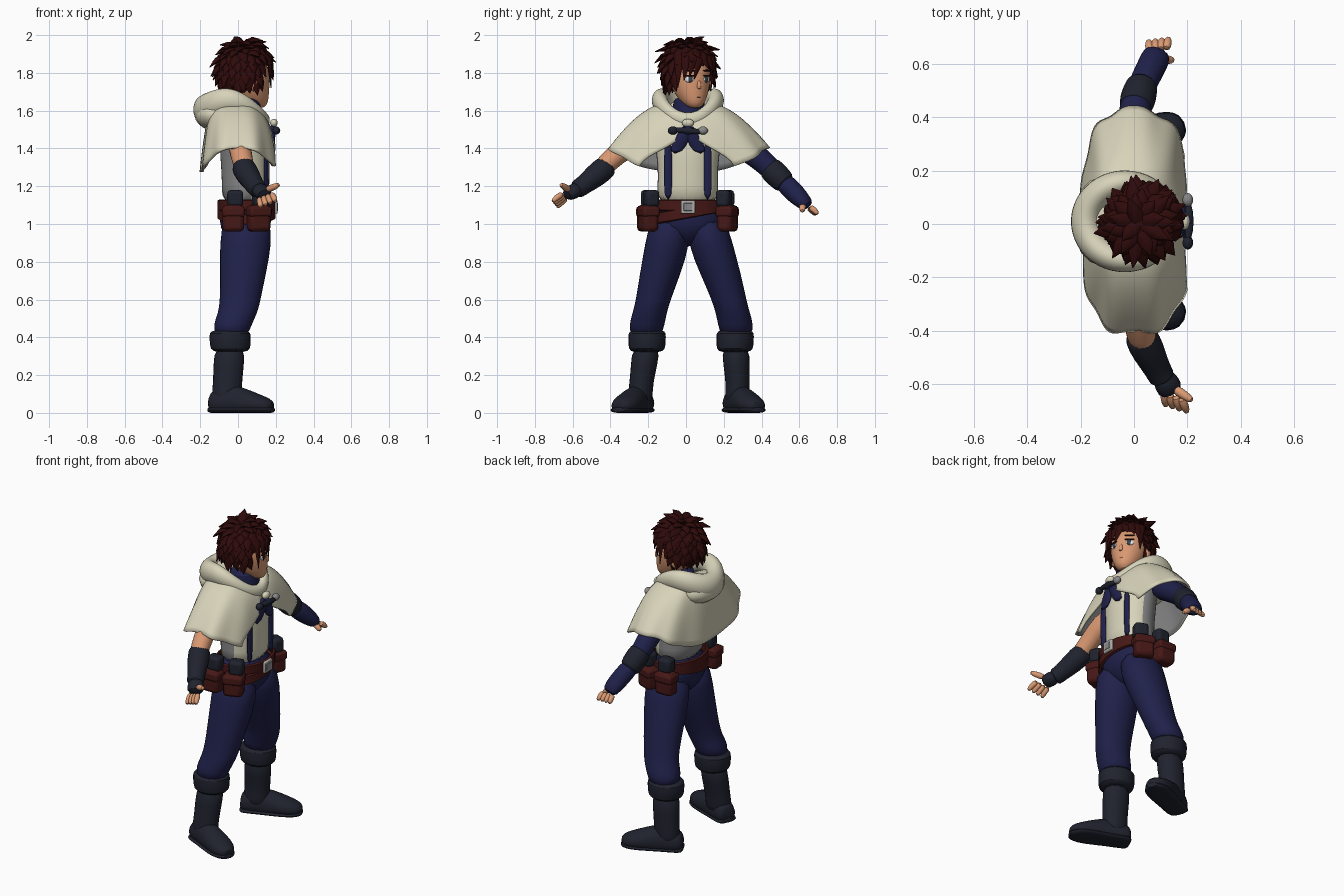
import bpy, bmesh, math, random
from math import sin, cos, pi, tau
from mathutils import Vector, Matrix

random.seed(4)
default_cube = bpy.data.objects.get("Cube")
if default_cube:
    bpy.data.objects.remove(default_cube, do_unlink=True)
parts = []


def colour(name, r, g, b):
    mat = bpy.data.materials.new(name)
    mat.use_nodes = True
    mat.diffuse_color = (r, g, b, 1)
    shader = mat.node_tree.nodes["Principled BSDF"]
    shader.inputs["Base Color"].default_value = (r, g, b, 1)
    shader.inputs["Roughness"].default_value = 0.9
    return mat


hair = colour("dark red hair", .028, .003, .003)
cream = colour("cream cloth", .68, .65, .49)
navy = colour("navy cloth", .014, .015, .068)
slate = colour("slate leather", .014, .016, .027)
leather = colour("red brown leather", .06, .009, .008)
skin = colour("skin", .7, .32, .17)
grey = colour("grey lining", .25, .25, .25)
metal = colour("pale metal", .4, .4, .38)
white = colour("eye white", .8, .8, .8)
iris = colour("iris", .04, .05, .07)


def grid(bm, rows, wrap_rows=False, wrap_cols=False):
    verts = [[bm.verts.new(p) for p in row] for row in rows]
    n, m = len(rows), len(rows[0])
    for i in range(n if wrap_rows else n - 1):
        for j in range(m if wrap_cols else m - 1):
            k, l = (i + 1) % n, (j + 1) % m
            bm.faces.new((verts[i][j], verts[k][j], verts[k][l], verts[i][l]))
    return verts


def loft(bm, rings, sides=12, flat=False, ref=(0, 0, 1), floor=-1):
    """Skin rings (x, y, z, radius, radius); flat keeps every ring level."""
    rows = []
    pts = [Vector(r[:3]) for r in rings]
    for i, ring in enumerate(rings):
        along = pts[min(i + 1, len(pts) - 1)] - pts[max(i - 1, 0)]
        a = Vector((1, 0, 0)) if flat else along.cross(Vector(ref)).normalized()
        b = Vector((0, 1, 0)) if flat else a.cross(along).normalized()
        row = [pts[i] + a * ring[3] * cos(tau * k / sides) + b * ring[-1] * sin(tau * k / sides)
               for k in range(sides)]
        rows.append([Vector((p.x, p.y, max(p.z, floor))) for p in row])
    verts = grid(bm, rows, wrap_cols=True)
    bm.faces.new(verts[0][::-1])
    bm.faces.new(verts[-1])


def finish(name, bm, *mats, smooth=1, matrix=None, recalc=True):
    if recalc:
        bmesh.ops.recalc_face_normals(bm, faces=bm.faces)
    if matrix:
        bm.transform(matrix)
    mesh = bpy.data.meshes.new(name)
    bm.to_mesh(mesh)
    bm.free()
    for mat in mats:
        mesh.materials.append(mat)
    obj = bpy.data.objects.new(name, mesh)
    bpy.context.collection.objects.link(obj)
    if smooth:
        obj.modifiers.new("smooth", "SUBSURF").levels = smooth
        obj.modifiers["smooth"].render_levels = smooth
    parts.append(obj)
    return obj


def solid(name, rings, mat, matrix=None, **options):
    bm = bmesh.new()
    loft(bm, rings, **options)
    return finish(name, bm, mat, matrix=matrix)


def ball(name, place, size, mat, turn=0, matrix=Matrix()):
    bm = bmesh.new()
    bmesh.ops.create_uvsphere(bm, u_segments=16, v_segments=10, radius=1)
    local = Matrix.Translation(place) @ Matrix.Rotation(turn, 4, "Z") @ Matrix.Diagonal((*size, 1))
    return finish(name, bm, mat, smooth=0, matrix=matrix @ local)


def box(name, place, size, mat, turn=0):
    bm = bmesh.new()
    bmesh.ops.create_cube(bm, size=1)
    local = Matrix.Translation(place) @ Matrix.Rotation(turn, 4, "Z") @ Matrix.Diagonal((*size, 1))
    obj = finish(name, bm, mat, smooth=0, matrix=local)
    bevel = obj.modifiers.new("round", "BEVEL")
    bevel.width, bevel.segments = min(size) * 0.25, 2


def power(value, exponent):
    return math.copysign(abs(value) ** exponent, value)


# Torso: cream front panel, grey sides and back
torso = solid("vest", [(.04, .01, 1.1, .13, .175), (.04, .01, 1.2, .125, .16), (.04, .01, 1.3, .13, .16),
                       (.035, .01, 1.42, .135, .175), (.03, .01, 1.53, .115, .19),
                       (.02, .01, 1.6, .07, .09)], cream, flat=True, sides=24)
torso.data.materials.append(grey)
for face in torso.data.polygons:
    face.material_index = 1 if face.center.x < 0.06 else 0
solid("neck", [(.02, .01, 1.55, .055), (.04, .015, 1.72, .055)], skin, flat=True)
solid("high_collar", [(.04, .01, 1.52, .1), (.035, .015, 1.58, .092), (.035, .015, 1.66, .088),
                      (.035, .015, 1.67, .06)], navy, flat=True)
for side in (1, -1):
    y = 0.01 + side * 0.105
    solid("suspender", [(.148, y, 1.12, .012, .022), (.15, y, 1.28, .012, .022),
                        (.15, y, 1.45, .012, .022)], navy, flat=True)
    solid("scarf_tail", [(.18, .01, 1.53, .025), (.18, .01 + side * .03, 1.45, .018, .045),
                         (.175, .01 + side * .07, 1.37, .01, .035)], navy, flat=True)

# Cape, open below the clasp, with a grey lining and a dipping neckline
def cape_point(u, t):
    q = max(0, (t - 0.4) / 0.6)
    gap = 0.02 + 0.5 * q * q * (3 - 2 * q)
    a = gap + u * (tau - 2 * gap)
    front = max(0, cos(a))
    fold = 1 + 0.025 * t * sin(9 * a)
    x = (0.1 + (0.1 + 0.02 * front) * t ** 0.45) * power(cos(a), 0.72) * fold
    y = 0.01 + (0.12 + 0.305 * t ** 0.8) * power(sin(a), 0.75) * fold
    hem = 1.275 + 0.13 * sin(a) ** 2
    neck = 1.64 - 0.06 * front * front
    return x, y, neck + (hem - neck) * t ** 1.35


bm = bmesh.new()
grid(bm, [[cape_point(j / 72, i / 14) for j in range(73)] for i in range(15)])
cape = finish("cape", bm, cream, grey, smooth=0, recalc=False)
shell = cape.modifiers.new("lining", "SOLIDIFY")
shell.thickness, shell.offset, shell.material_offset = 0.012, -1, 1

# Lowered hood: a thick rolled collar with a drooping bag behind
def hood_point(u, v):
    a, b = tau * u, tau * v
    back = (1 - cos(a)) / 2
    r = 0.03 + 0.03 * back
    out = r * cos(b)
    z = 1.55 + 0.055 * back + 0.075 * sin(a) ** 2
    return (-0.02 + (0.16 + out) * cos(a), 0.01 + (0.148 + out) * sin(a), z + r * 1.35 * sin(b))


bm = bmesh.new()
grid(bm, [[hood_point(i / 40, j / 12) for j in range(12)] for i in range(40)], True, True)
finish("hood_roll", bm, cream)
ball("hood_bag", (-.125, .01, 1.58), (.105, .165, .085), cream)

# Clasp
ball("clasp_knot", (.19, .01, 1.535), (.02, .032, .022), cream)
solid("clasp_bar", [(.2, -.07, 1.5, .014), (.212, .01, 1.495, .018), (.2, .09, 1.485, .014)], slate)
for y, mat in ((-.07, slate), (.01, navy), (.09, grey)):
    ball("clasp_toggle", (.202, y, 1.495), (.02, .026, .022), mat)

# Trousers
solid("trouser_hips", [(.04, .01, 1.14, .125, .165), (.04, .01, 1.04, .14, .19), (.04, .01, .98, .135, .19),
                       (.035, .01, .92, .1, .1), (.035, .01, .88, .04, .03)], navy, flat=True, sides=20)
for side in (1, -1):
    def leg(*rows):
        return [(x, 0.01 + 0.018 * sin(pi * min(z, 1)) + side * y, z, rx, ry) for x, y, z, rx, ry in rows]

    solid("trouser_leg", leg((.045, .1, 1.04, .13, .1), (.042, .11, .9, .142, .124), (.025, .165, .72, .122, .108),
                             (.012, .2, .6, .11, .094), (.0, .22, .53, .106, .092), (-.03, .235, .47, .104, .096),
                             (-.035, .24, .4, .09, .085)), navy, flat=True, sides=16)
    # Boots, toes turned out
    solid("boot_cuff", leg((-.04, .233, .32, .08, .075), (-.04, .233, .335, .112, .102), (-.042, .233, .38, .112, .102),
                           (-.042, .233, .425, .117, .106), (-.042, .233, .44, .09, .085)), slate, flat=True)
    solid("boot_shaft", leg((-.042, .235, .36, .085, .08), (-.05, .245, .25, .084, .072), (-.055, .255, .16, .08, .066),
                            (-.06, .257, .1, .082, .068), (-.06, .258, .04, .082, .066)), slate, flat=True)
    solid("boot_foot", leg((-.148, .225, .05, .05, .045), (-.125, .235, .05, .066, .08), (-.05, .266, .05, .068, .11),
                           (.035, .302, .05, .074, .085), (.1, .33, .045, .08, .058),
                           (.155, .355, .035, .064, .046), (.185, .37, .03, .03, .028)), slate, floor=0.012)
    solid("boot_sole", leg((-.15, .224, .015, .05, .02), (-.13, .233, .015, .072, .02), (-.04, .27, .015, .07, .02),
                           (.095, .328, .015, .085, .02), (.155, .355, .015, .07, .02),
                           (.19, .372, .015, .03, .02)), slate, floor=0)


# Belts and buckle
def belt(name, height, lean):
    bm = bmesh.new()
    section = ((0.95, -.03), (1.04, -.025), (1.04, .025), (0.95, .03))
    grid(bm, [[(.045 + .148 * s * cos(tau * i / 40), .01 + .195 * s * sin(tau * i / 40),
                height + h + lean * sin(tau * i / 40)) for s, h in section] for i in range(40)], True, True)
    finish(name, bm, leather, smooth=0)


belt("waist_belt", 1.1, 0)
belt("slung_belt", 1.06, 0.035)
box("buckle_frame", (.2, .01, 1.09), (.02, .075, .07), metal)
box("buckle_centre", (.209, .01, 1.09), (.008, .045, .04), grey)

# Pouches on both hips
for side in (1, -1):
    for x, y, turn in ((-.025, .225, 0), (.11, .208, -.35)):
        place = Vector((x, .008 + side * y, 1.03))
        box("pouch", place, (.115, .085, .14), leather, turn * side)
        box("pouch_flap", place + Vector((0, 0, .035)), (.122, .094, .055), leather, turn * side)
        box("dark_pouch", place + Vector((.01, -side * .015, .105)), (.085, .075, .09), slate, turn * side)


# Arms: the left one sleeved, the right one bare
def arm(label, upper, bracer, palm, tips, thumb, upper_mat, palm_mat):
    solid(label + "_upper_arm", upper, upper_mat)
    solid(label + "_bracer", bracer, slate)
    solid(label + "_glove", palm, palm_mat)
    bm = bmesh.new()
    wrist, knuckle = Vector(palm[-2][:3]), Vector(palm[-1][:3])
    first, last = Vector(tips[0]), Vector(tips[1])
    for i in range(4):
        tip = first.lerp(last, i / 3)
        root = knuckle + (tip - first.lerp(last, 0.5)) * 0.8
        bend = root.lerp(tip, 0.6) + Vector((0, 0, 0.006))
        loft(bm, [(*root, .018), (*bend, .018), (*tip, .012)], sides=8)
    root = wrist.lerp(Vector(thumb), 0.25)
    loft(bm, [(*root, .022), (*root.lerp(Vector(thumb), 0.6), .019), (*thumb, .012)], sides=8)
    finish(label + "_fingers", bm, skin)


arm("right", [(0, -.2, 1.47, .07), (.01, -.32, 1.41, .062), (.025, -.42, 1.32, .057), (.05, -.48, 1.26, .05)],
    [(.02, -.41, 1.315, .05), (.025, -.42, 1.305, .067), (.055, -.48, 1.255, .066),
     (.09, -.55, 1.2, .05), (.105, -.575, 1.185, .054), (.11, -.585, 1.18, .04)],
    [(.1, -.56, 1.19, .04), (.125, -.6, 1.17, .052, .042), (.145, -.64, 1.15, .048, .034)],
    ((.12, -.685, 1.085), (.2, -.71, 1.115)), (.222, -.665, 1.21), skin, slate)
arm("left", [(0, .2, 1.47, .07), (0, .32, 1.4, .068), (0, .41, 1.33, .064), (.01, .46, 1.28, .06),
             (.03, .52, 1.22, .05)],
    [(.005, .435, 1.305, .05), (.006, .44, 1.3, .068), (.018, .48, 1.26, .07),
     (.03, .525, 1.215, .064), (.032, .53, 1.21, .045)],
    [(.02, .5, 1.24, .05), (.04, .54, 1.2, .056), (.06, .58, 1.16, .056),
     (.08, .62, 1.12, .058, .045), (.09, .65, 1.09, .05, .034)],
    ((.055, .69, 1.045), (.13, .7, 1.05)), (.15, .615, 1.065), navy, navy)

# Head, turned a little towards its left
head = Matrix.Translation((.04, .015, 1.78)) @ Matrix.Rotation(math.radians(25), 4, "Z")
solid("head", [(.075, 0, -.168, .03, .03), (.055, 0, -.14, .073, .06), (.03, 0, -.09, .1, .088),
               (.012, 0, -.02, .122, .11), (.005, 0, .06, .12, .108), (-.01, 0, .12, .08, .08),
               (-.01, 0, .15, .04, .04)], skin, flat=True, sides=20, matrix=head)
solid("nose", [(.12, 0, -.015, .012, .01), (.13, 0, -.045, .014, .013), (.127, 0, -.068, .012, .014)],
      skin, flat=True, sides=8, matrix=head)
ball("mouth", (.124, 0, -.108), (.004, .018, .002), leather, matrix=head)
for side in (1, -1):
    turn = side * 0.4
    ball("eye", (.113, side * .05, -.014), (.008, .024, .017), white, turn, head)
    ball("iris", (.118, side * .047, -.013), (.006, .014, .018), iris, turn, head)
    ball("eyelash", (.118, side * .05, .005), (.006, .029, .005), hair, turn, head)
    ball("eyebrow", (.117, side * .05, .032), (.006, .03, .005), hair, turn, head)
    ball("ear", (0, side * .112, -.04), (.025, .014, .036), skin, matrix=head)

# Hair: a cap, spikes flowing away from the crown, and a parted fringe
cap_centre = Vector((-.01, 0, .035))
ball("hair_cap", cap_centre, (.122, .122, .145), hair, matrix=head)
bm = bmesh.new()
crown = Vector((-.15, .02, 1)).normalized()
count = 150
for i in range(count):
    z = 1 - 1.35 * (i + 0.5) / count
    a = i * pi * (3 - math.sqrt(5))
    d = Vector((math.sqrt(1 - z * z) * cos(a), math.sqrt(1 - z * z) * sin(a), z))
    if d.x > 0.38 and z < 0.45:
        continue
    flow = (d * crown.dot(d) - crown).normalized()
    flow += Vector((random.uniform(-.25, .25), random.uniform(-.25, .25), 0))
    base = cap_centre + d * 0.108 + Vector((0, 0, d.z * 0.025))
    lift = Vector((d.x * .032, d.y * .028, d.z * .045))
    length = random.uniform(.06, .08) if d.x > 0.3 else random.uniform(.07, .095)
    middle = base + flow * length * 0.5 + lift * 0.8
    tip = base + flow * length + lift * random.uniform(.8, 1.25)
    loft(bm, [(*base, .032, .02), (*middle, .025, .014), (*tip, .002)], sides=6, ref=d)
for y, drift, drop in ((-.1, -.01, -.06), (-.07, -.015, -.02), (-.035, -.025, .0), (.0, -.035, -.015),
                       (.025, .025, .04), (.06, .025, .025), (.09, .015, -.01), (.105, .0, -.06)):
    x = math.sqrt(0.018 - y * y)
    loft(bm, [(x - .045, y * .7, .14, .03, .015), (x, y, .095, .028, .013),
              (x + .008, y + drift, drop, .002)], sides=6, ref=(1, y * 8, 0))
finish("hair_spikes", bm, hair, smooth=0, matrix=head)

# Smooth shading with crisp edges kept
bpy.ops.object.select_all(action="DESELECT")
for obj in parts:
    obj.select_set(True)
bpy.context.view_layer.objects.active = parts[0]
bpy.ops.object.shade_smooth_by_angle(angle=math.radians(50))
